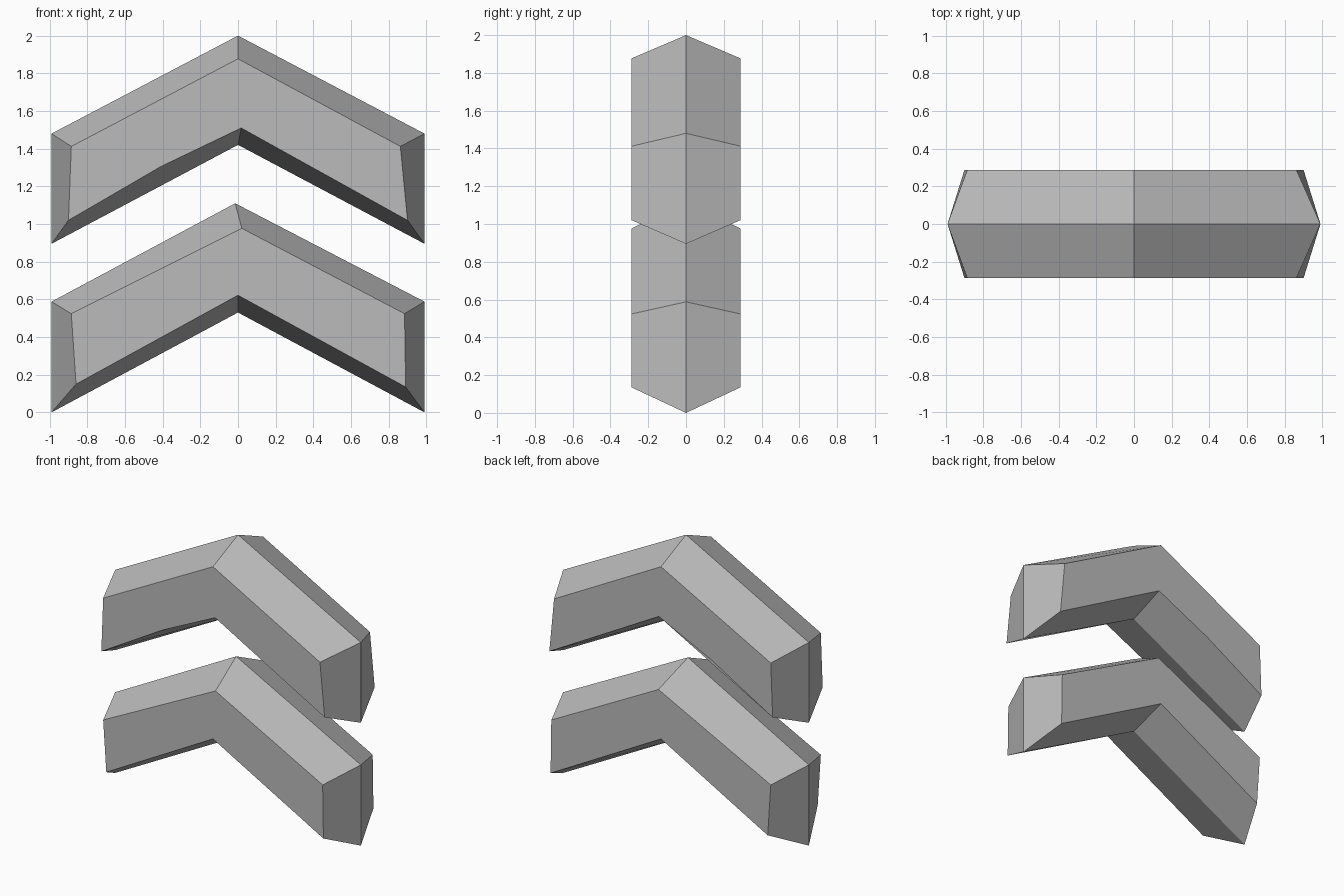
import bpy
import bmesh

cube = bpy.data.objects.get("Cube")
if cube:
    bpy.data.objects.remove(cube, do_unlink=True)

HALF_DEPTH = 0.288

grey = bpy.data.materials.new("stone_grey")
grey.use_nodes = True
COLOUR = (0.5, 0.5, 0.5, 1)
grey.diffuse_color = COLOUR
grey.node_tree.nodes["Principled BSDF"].inputs["Base Color"].default_value = COLOUR


def chevron(name, rim, face, notch=None):
    """Chevron with a wide rim at mid depth and smaller flat faces front and back.
    Outlines run: left end top, peak, right end top, right foot, inner corner, left foot.
    notch is an extra corner on the face edge between inner corner and left foot."""
    bm = bmesh.new()
    middle = [bm.verts.new((x, 0, z)) for x, z in rim]
    for y in (-HALF_DEPTH, HALF_DEPTH):
        ring = [bm.verts.new((x, y, z)) for x, z in face]
        extra = [bm.verts.new((notch[0], y, notch[1]))] if notch else []
        # Flat chevron face
        bm.faces.new(ring[:5] + extra + ring[5:])
        # Sloping sides down to the rim
        for i in range(6):
            j = (i + 1) % 6
            between = extra if i == 4 else []
            bm.faces.new([middle[j], middle[i], ring[i]] + between + [ring[j]])
    bmesh.ops.recalc_face_normals(bm, faces=bm.faces)
    mesh = bpy.data.meshes.new(name)
    bm.to_mesh(mesh)
    bm.free()
    mesh.materials.append(grey)
    obj = bpy.data.objects.new(name, mesh)
    bpy.context.collection.objects.link(obj)
    return obj


# Upper chevron, with a chipped inner edge on its left arm
chevron("upper_chevron",
        [(-0.99, 1.48), (0, 2), (0.99, 1.48), (0.99, 0.895), (0, 1.42), (-0.99, 0.895)],
        [(-0.885, 1.412), (0, 1.877), (0.862, 1.412), (0.9, 1.02), (0.017, 1.51), (-0.9, 1.02)],
        notch=(-0.41, 1.305))

# Lower chevron
chevron("lower_chevron",
        [(-0.99, 0.588), (-0.015, 1.11), (0.99, 0.588), (0.99, 0), (0, 0.53), (-0.99, 0)],
        [(-0.885, 0.524), (0.02, 0.977), (0.884, 0.524), (0.89, 0.135), (0, 0.622), (-0.86, 0.15)])
